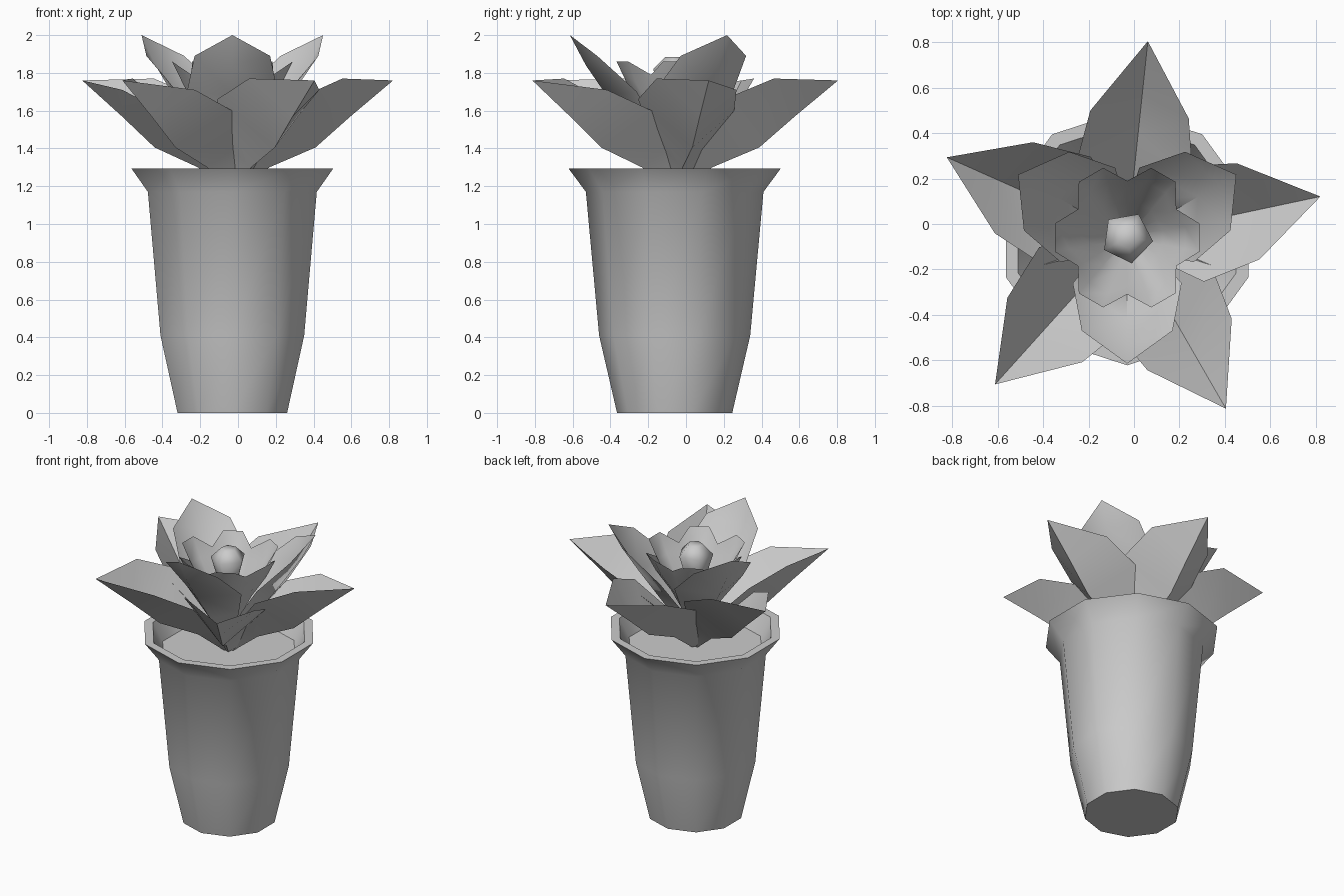
import bpy
from math import sin, cos, pi, radians

cube = bpy.data.objects.get("Cube")
if cube:
    bpy.data.objects.remove(cube)

CX, CY = -0.03, -0.06   # plant axis

gray = bpy.data.materials.new("plain_gray")
gray.use_nodes = True
COLOUR = (0.6, 0.6, 0.6, 1)
gray.diffuse_color = COLOUR
gray.node_tree.nodes["Principled BSDF"].inputs["Base Color"].default_value = COLOUR


def polar(angle, u, w, z):
    """Point at distance u along a heading and w sideways from it."""
    c, s = cos(angle), sin(angle)
    return (CX + u * c - w * s, CY + u * s + w * c, z)


def build(name, verts, faces, smooth):
    mesh = bpy.data.meshes.new(name)
    mesh.from_pydata(verts, [], faces)
    mesh.materials.append(gray)
    obj = bpy.data.objects.new(name, mesh)
    bpy.context.collection.objects.link(obj)
    bpy.ops.object.select_all(action='DESELECT')
    obj.select_set(True)
    bpy.context.view_layer.objects.active = obj
    bpy.ops.object.shade_smooth_by_angle(angle=radians(smooth))
    return obj


def lathe(name, profile, sides, start, smooth):
    """Revolve (radius, height) points and cap both ends."""
    verts = [polar(start + 2 * pi * k / sides, r, 0, z)
             for r, z in profile for k in range(sides)]
    faces = []
    for i in range(len(profile) - 1):
        for k in range(sides):
            n = (k + 1) % sides
            a, b = i * sides, (i + 1) * sides
            faces.append((a + k, a + n, b + n, b + k))
    last = (len(profile) - 1) * sides
    faces.append(tuple(reversed(range(sides))))
    faces.append(tuple(range(last, last + sides)))
    return build(name, verts, faces, smooth)


def leaf(name, angle, rows, tip):
    """Cupped leaf: each row holds left edge, midrib and right edge points."""
    verts = [polar(angle, *p) for row in rows for p in row]
    verts.append(polar(angle, *tip))
    faces = []
    for i in range(len(rows) - 1):
        a, b = 3 * i, 3 * i + 3
        faces += [(a, a + 1, b + 1, b), (a + 1, a + 2, b + 2, b + 1)]
    t, a = len(verts) - 1, 3 * len(rows) - 3
    faces += [(a, a + 1, t), (a + 1, a + 2, t)]
    return build(name, verts, faces, 60)


# Pot with flared rim, inner wall and soil
lathe("pot", [(0.305, 0), (0.40, 0.41), (0.47, 1.17), (0.5625, 1.295),
              (0.505, 1.295), (0.44, 1.17)], 10, pi / 2, 45)

# Five broad outer leaves
OUTER = [
    [(0.03, 0.05, 1.2), (0.03, 0, 1.17), (0.03, -0.05, 1.2)],
    [(0.12, 0.13, 1.40), (0.20, 0, 1.30), (0.12, -0.13, 1.44)],
    [(0.29, 0.26, 1.60), (0.45, 0, 1.405), (0.29, -0.26, 1.66)],
    [(0.54, 0.22, 1.71), (0.64, 0, 1.57), (0.55, -0.215, 1.77)],
]
for k in range(5):
    leaf(f"outer_leaf_{k + 1}", radians(84 + 72 * k), OUTER, (0.87, 0, 1.76))

# Three tall middle leaves
MIDDLE = [
    [(0.03, 0.05, 1.25), (0.03, 0, 1.2), (0.03, -0.05, 1.25)],
    [(0.09, 0.14, 1.50), (0.20, 0, 1.46), (0.09, -0.14, 1.50)],
    [(0.20, 0.24, 1.70), (0.36, 0, 1.68), (0.20, -0.24, 1.70)],
    [(0.41, 0.20, 1.89), (0.47, 0, 1.84), (0.41, -0.20, 1.89)],
]
for k in range(3):
    leaf(f"middle_leaf_{k + 1}", radians(30 + 120 * k), MIDDLE, (0.555, 0, 2.0))

# Scalloped cup of six blunt inner petals
ROWS = [(0.04, 0.04, 1.35), (0.16, 0.15, 1.58), (0.26, 0.22, 1.73), (0.325, 0.25, 1.86)]
verts, faces, N = [], [], 18
for r_petal, r_valley, z in ROWS:
    for k in range(6):
        a = radians(60 * k)
        top = z == ROWS[-1][2]
        for off, r in ((-11, r_petal), (11, r_petal), (30, r_valley)):
            dip = 0.07 if top and off == 30 else 0
            verts.append(polar(a + radians(off), r, 0, z - dip))
for i in range(len(ROWS) - 1):
    for k in range(N):
        n = (k + 1) % N
        faces.append((i * N + n, i * N + k, (i + 1) * N + k, (i + 1) * N + n))
build("inner_petals", verts, faces, 60)

# Five-sided bud in the centre
lathe("bud", [(0.04, 1.45), (0.08, 1.7), (0.115, 1.82), (0.05, 1.885)],
      5, radians(64), 75)
